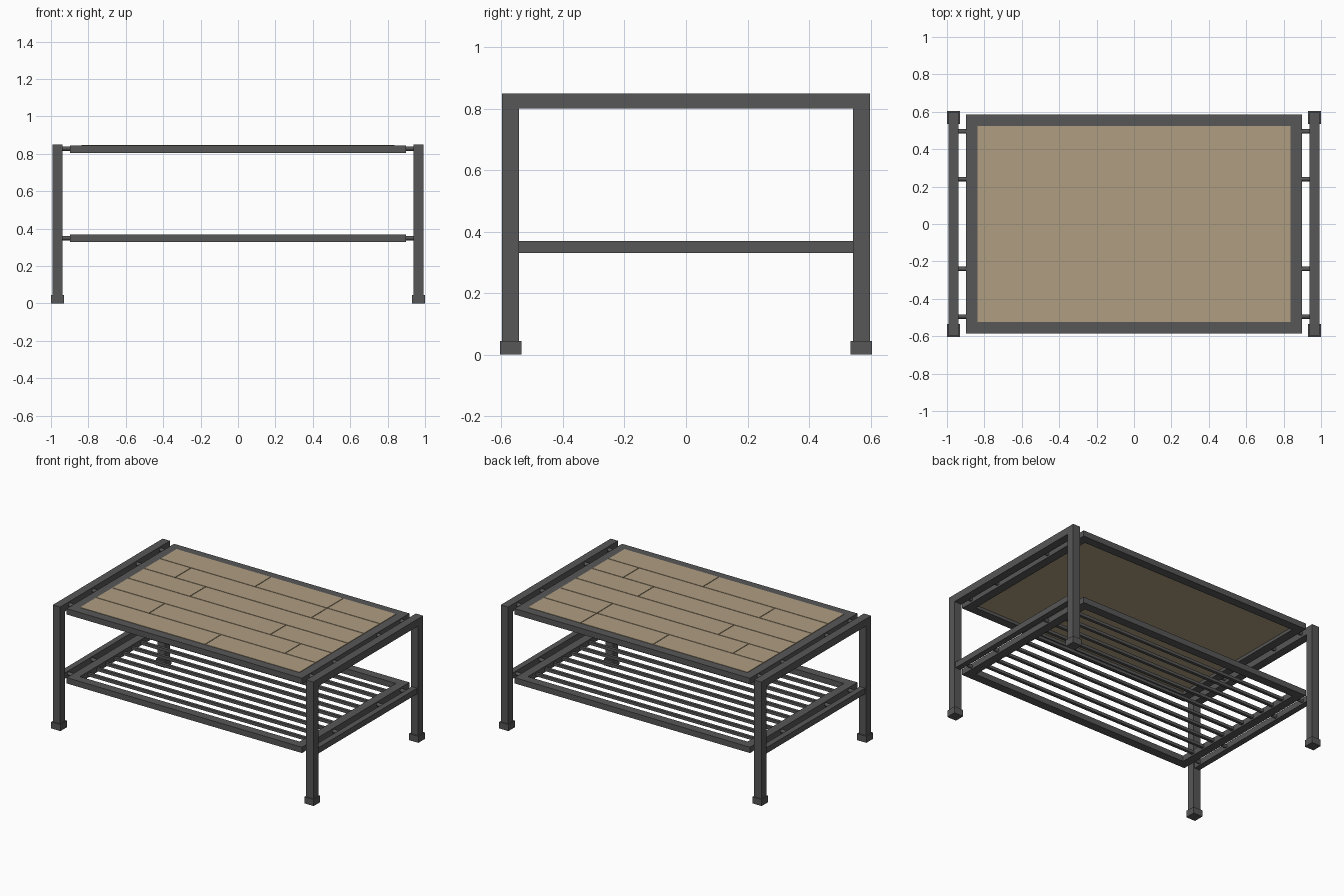
import bpy, bmesh, math

if "Cube" in bpy.data.objects:
    bpy.data.objects.remove(bpy.data.objects["Cube"])


def material(name, rgb):
    m = bpy.data.materials.new(name)
    m.diffuse_color = (*rgb, 1)
    m.use_nodes = True
    m.node_tree.nodes["Principled BSDF"].inputs["Base Color"].default_value = m.diffuse_color
    return m


METAL = material("dark grey metal", (0.095, 0.095, 0.095))
WOOD = material("tan wood", (0.43, 0.34, 0.22))


def finish(name, bm, mat):
    bmesh.ops.recalc_face_normals(bm, faces=bm.faces)
    me = bpy.data.meshes.new(name)
    bm.to_mesh(me)
    bm.free()
    me.materials.append(mat)
    ob = bpy.data.objects.new(name, me)
    bpy.context.collection.objects.link(ob)
    return ob


def add_box(bm, lo, hi):
    vs = bmesh.ops.create_cube(bm, size=1)["verts"]
    for v in vs:
        for i in range(3):
            v.co[i] = (lo[i] + hi[i]) / 2 + v.co[i] * (hi[i] - lo[i])


def box(name, lo, hi, mat):
    bm = bmesh.new()
    add_box(bm, lo, hi)
    return finish(name, bm, mat)


def rect_frame(name, hx, hy, border, z0, z1):
    """Rectangular ring with mitred corners."""
    bm = bmesh.new()
    loops = []
    for b, z in ((0, z0), (0, z1), (border, z1), (border, z0)):
        x, y = hx - b, hy - b
        loops.append([bm.verts.new((sx * x, sy * y, z))
                      for sx, sy in ((-1, -1), (1, -1), (1, 1), (-1, 1))])
    for k in range(4):
        a, b = loops[k], loops[(k + 1) % 4]
        for i in range(4):
            j = (i + 1) % 4
            bm.faces.new((a[i], a[j], b[j], b[i]))
    return finish(name, bm, METAL)


# End frames: two legs and a top rail in one arch, a lower rail and feet
ARCH = [(-0.598, 0), (-0.598, 0.85), (0.598, 0.85), (0.598, 0),
        (0.543, 0), (0.543, 0.80), (-0.543, 0.80), (-0.543, 0)]
for side, sx in (("left", -1), ("right", 1)):
    cx = sx * 0.965
    bm = bmesh.new()
    face = bm.faces.new([bm.verts.new((cx - 0.028, y, z)) for y, z in ARCH])
    ext = bmesh.ops.extrude_face_region(bm, geom=[face])["geom"]
    bmesh.ops.translate(bm, vec=(0.056, 0, 0),
                        verts=[g for g in ext if isinstance(g, bmesh.types.BMVert)])
    finish(side + "_leg_arch", bm, METAL)
    box(side + "_lower_rail", (cx - 0.02, -0.545, 0.33), (cx + 0.02, 0.545, 0.37), METAL)
    for end, sy in (("front", -1), ("back", 1)):
        cy = sy * 0.57
        box(f"{side}_{end}_foot", (cx - 0.035, cy - 0.035, 0),
            (cx + 0.035, cy + 0.035, 0.045), METAL)

    # Round pins joining the shelves to the end frames
    for level, z in (("upper", 0.828), ("lower", 0.35)):
        for n, y in enumerate((-0.495, -0.24, 0.24, 0.495), 1):
            bpy.ops.mesh.primitive_cylinder_add(
                vertices=12, radius=0.012, depth=0.06,
                location=(sx * 0.915, y, z), rotation=(0, math.pi / 2, 0))
            pin = bpy.context.object
            pin.name = f"{side}_{level}_pin_{n}"
            pin.data.materials.append(METAL)
            bpy.ops.object.shade_smooth_by_angle()

# Table top and lower shelf frames
rect_frame("top_frame", 0.897, 0.585, 0.06, 0.805, 0.845)
rect_frame("shelf_frame", 0.897, 0.585, 0.06, 0.33, 0.37)

# Wooden backing panel and staggered planks with narrow gaps
HX, HY, GAP = 0.836, 0.525, 0.005
box("top_panel", (-HX, -HY, 0.825), (HX, HY, 0.842), WOOD)
SEAMS = [(0.57,), (0.24, 0.86), (0.72,), (0.28,), (0.14, 0.76), (0.43, 0.76)]
row = 2 * HY / len(SEAMS)
bm = bmesh.new()
for r, cuts in enumerate(SEAMS):
    ends = [0, *cuts, 1]
    y0, y1 = -HY + r * row, -HY + (r + 1) * row
    for a, b in zip(ends, ends[1:]):
        add_box(bm,
                (-HX + 2 * HX * a + (GAP / 2 if a > 0 else 0),
                 y0 + (GAP / 2 if r else 0), 0.840),
                (-HX + 2 * HX * b - (GAP / 2 if b < 1 else 0),
                 y1 - (GAP / 2 if r < len(SEAMS) - 1 else 0), 0.848))
finish("planks", bm, WOOD)

# Shelf bars running lengthwise
BARS = 10
bm = bmesh.new()
for i in range(BARS):
    y = -0.525 + 1.05 * (i + 1) / (BARS + 1)
    add_box(bm, (-0.84, y - 0.01, 0.34), (0.84, y + 0.01, 0.36))
finish("shelf_bars", bm, METAL)
